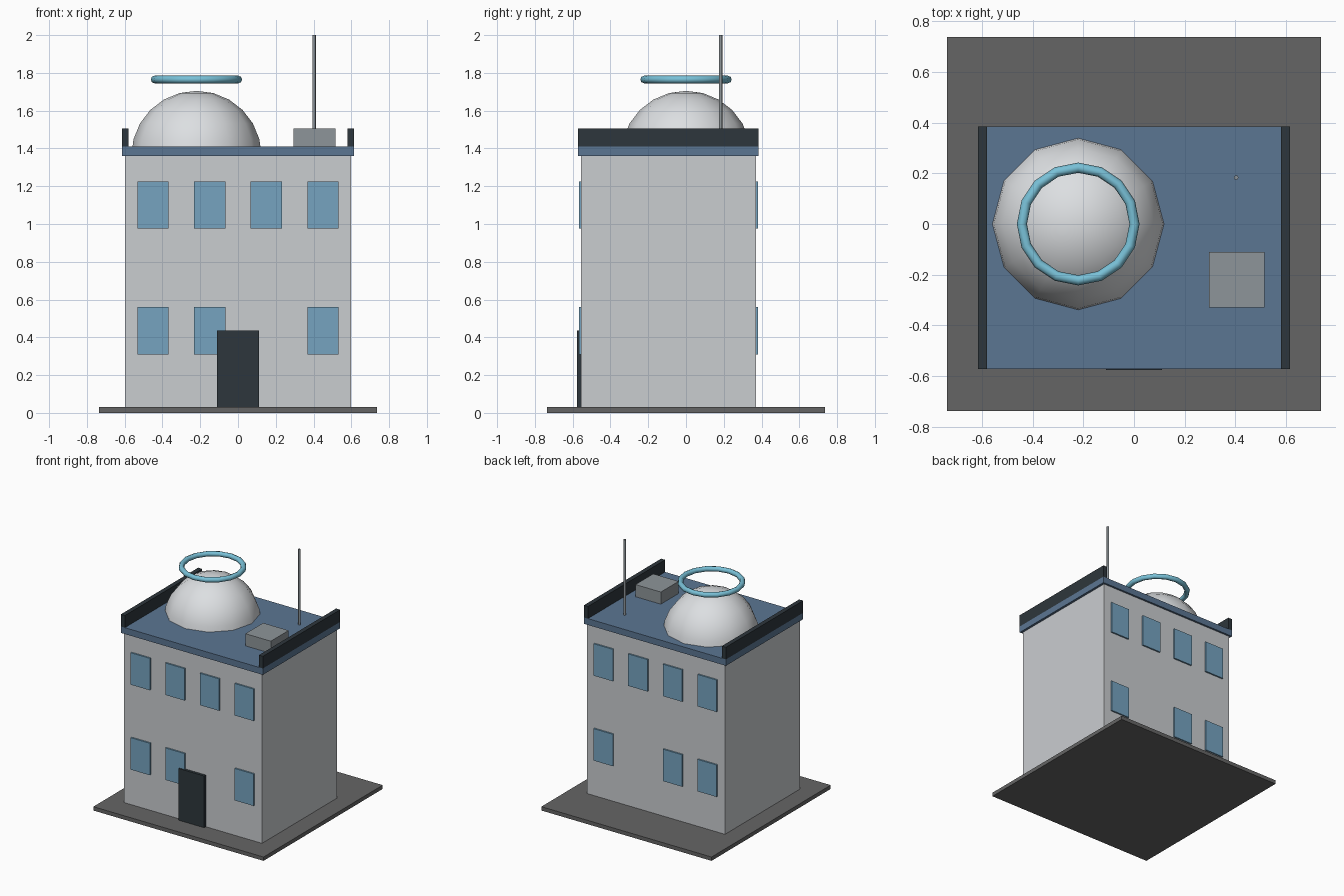
import bpy
import bmesh
from mathutils import Vector

if "Cube" in bpy.data.objects:
    bpy.data.objects.remove(bpy.data.objects["Cube"], do_unlink=True)


def material(name, r, g, b):
    m = bpy.data.materials.new(name)
    m.use_nodes = True
    m.diffuse_color = (r, g, b, 1)
    m.node_tree.nodes["Principled BSDF"].inputs["Base Color"].default_value = (r, g, b, 1)
    return m


WALL = material("pale grey wall", .59, .61, .63)
DOME = material("off white", .72, .74, .76)
BLUE = material("slate blue", .105, .18, .29)
GLASS = material("window blue", .18, .37, .53)
DARK = material("charcoal", .027, .037, .045)
RING = material("light cyan", .19, .53, .68)
METAL = material("mid grey metal", .27, .30, .32)
PAVING = material("dark grey paving", .13, .13, .13)


def finish(obj, name, mat, smooth=False):
    obj.name = obj.data.name = name
    obj.data.materials.append(mat)
    if smooth:
        bpy.ops.object.shade_smooth_by_angle(angle=1.0)
    return obj


def box(name, mat, low, high):
    """Box between two opposite corners."""
    low, high = Vector(low), Vector(high)
    bpy.ops.mesh.primitive_cube_add(size=1, location=(low + high) / 2)
    obj = bpy.context.object
    for v in obj.data.vertices:
        v.co *= high - low
    return finish(obj, name, mat)


FRONT, BACK = -.555, .37      # wall planes
ROOF = 1.41                   # top of the roof slab

# Ground slab, building and roof
box("ground_slab", PAVING, (-.737, -.737, 0), (.737, .737, .03))
box("building_body", WALL, (-.597, FRONT, .03), (.597, BACK, 1.36))
box("roof_slab", BLUE, (-.615, -.571, 1.36), (.615, .385, ROOF))

# Parapets along both sides of the roof
for side, x in (("right", -.615), ("left", .58)):
    box(f"parapet_{side}", DARK, (x, -.571, ROOF), (x + .035, .385, 1.505))

# Windows on front and back, with a gap in the lower row
for face, wall in (("front", FRONT), ("back", BACK)):
    for floor, z in (("lower", .31), ("upper", .975)):
        for i, x in enumerate((-.45, -.15, .15, .45)):
            if floor == "lower" and i == 2:
                continue
            box(f"window_{face}_{floor}_{i + 1}", GLASS,
                (x - .083, wall - .012, z), (x + .083, wall + .012, z + .25))

# Front door
box("front_door", DARK, (-.11, -.576, .03), (.11, FRONT + .01, .435))

# Rooftop dome: a sphere with its hidden lower half removed
bpy.ops.mesh.primitive_uv_sphere_add(segments=12, ring_count=12, radius=.345,
                                     location=(-.22, 0, 1.36))
dome = bpy.context.object
bm = bmesh.new()
bm.from_mesh(dome.data)
bmesh.ops.delete(bm, geom=[v for v in bm.verts if v.co.z < -.01], context='VERTS')
bm.to_mesh(dome.data)
bm.free()
finish(dome, "roof_dome", DOME, True)

# Ring floating above the dome
bpy.ops.mesh.primitive_torus_add(major_segments=16, minor_segments=8,
                                 major_radius=.222, minor_radius=.02,
                                 location=(-.22, 0, 1.765))
finish(bpy.context.object, "halo_ring", RING, True)

# Vent box and antenna
box("roof_vent", METAL, (.295, -.33, ROOF), (.515, -.11, 1.505))
bpy.ops.mesh.primitive_cylinder_add(vertices=8, radius=.009, depth=2 - ROOF,
                                    location=(.403, .183, (2 + ROOF) / 2))
finish(bpy.context.object, "antenna", METAL, True)
